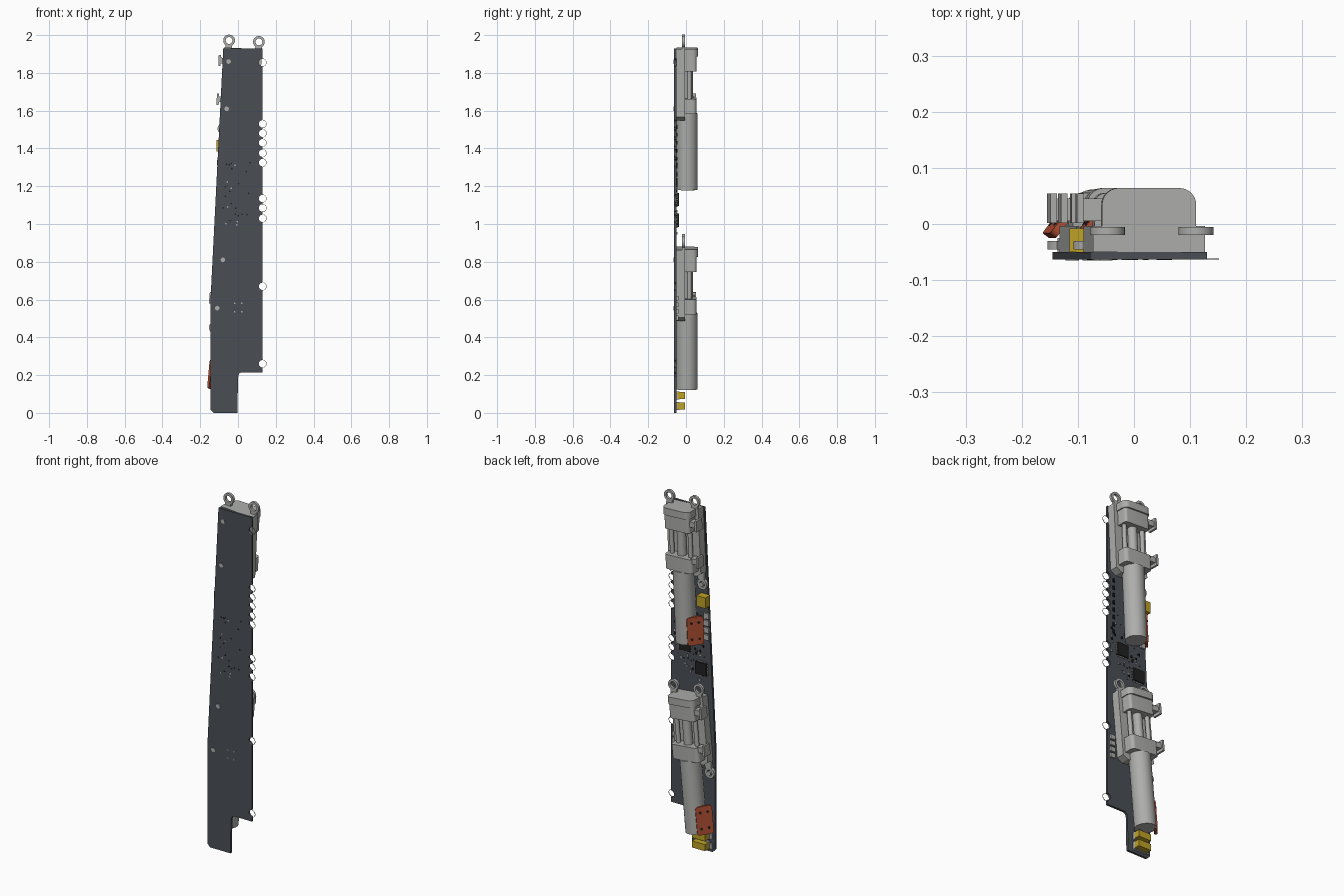
import bpy, bmesh, random
from math import pi, sin, cos, radians
from mathutils import Matrix

cube = bpy.data.objects.get("Cube")
if cube:
    bpy.data.objects.remove(cube)
random.seed(4)


def material(name, rgb):
    m = bpy.data.materials.new(name)
    m.use_nodes = True
    m.diffuse_color = (*rgb, 1)
    m.node_tree.nodes["Principled BSDF"].inputs["Base Color"].default_value = (*rgb, 1)
    return m


SLATE = material("slate board", (0.068, 0.078, 0.09))
GREY = material("grey metal", (0.42, 0.42, 0.41))
ORANGE = material("orange terminal", (0.45, 0.08, 0.035))
YELLOW = material("yellow plastic", (0.52, 0.36, 0.02))
BLACK = material("black chip", (0.015, 0.015, 0.016))


def finish(name, bm, mat, place=None, smooth=False):
    bmesh.ops.recalc_face_normals(bm, faces=bm.faces)
    if place:
        bm.transform(place)
    me = bpy.data.meshes.new(name)
    bm.to_mesh(me)
    bm.free()
    me.materials.append(mat)
    ob = bpy.data.objects.new(name, me)
    bpy.context.collection.objects.link(ob)
    if smooth:
        bpy.ops.object.select_all(action='DESELECT')
        ob.select_set(True)
        bpy.context.view_layer.objects.active = ob
        bpy.ops.object.shade_smooth_by_angle(angle=radians(35))
    return ob


def prism(name, pts, lo, hi, axis, mat, place=None, smooth=False):
    """Extrude a closed outline along the y or z axis."""
    bm = bmesh.new()
    put = (lambda p, h: (p[0], h, p[1])) if axis == "y" else (lambda p, h: (p[0], p[1], h))
    a = [bm.verts.new(put(p, lo)) for p in pts]
    b = [bm.verts.new(put(p, hi)) for p in pts]
    bm.faces.new(a)
    bm.faces.new(b)
    for i in range(len(pts)):
        j = (i + 1) % len(pts)
        bm.faces.new((a[i], a[j], b[j], b[i]))
    return finish(name, bm, mat, place, smooth)


def box(name, x, y, z, mat, place=None):
    return prism(name, [(x[0], y[0]), (x[1], y[0]), (x[1], y[1]), (x[0], y[1])],
                 z[0], z[1], "z", mat, place)


def arc(x, y, r, start, end, n=8):
    return [(x + r * cos(radians(start + (end - start) * i / n)),
             y + r * sin(radians(start + (end - start) * i / n))) for i in range(n + 1)]


def disc(x, y, r, n=24):
    return arc(x, y, r, 0, 360 * (n - 1) / n, n - 1)


def ring(name, x, z, outer, inner, lo, hi, mat, place=None):
    """Flat washer facing along y."""
    bm = bmesh.new()
    loops = [[bm.verts.new((p[0], h, p[1])) for p in disc(x, z, r)]
             for r, h in ((outer, lo), (outer, hi), (inner, hi), (inner, lo))]
    for k in range(4):
        a, b = loops[k], loops[(k + 1) % 4]
        for i in range(len(a)):
            j = (i + 1) % len(a)
            bm.faces.new((a[i], a[j], b[j], b[i]))
    return finish(name, bm, mat, place, True)


# Circuit board with round bites along its straight edge
EDGE = 0.13
bites = [0.26, 0.67, 1.03, 1.085, 1.135, 1.325, 1.375, 1.43, 1.48, 1.53, 1.855]
outline = [(-0.13, 0), (-0.003, 0), (0, 0.19)] + arc(0.022, 0.195, 0.02, 180, 90, 4) + [(EDGE, 0.215)]
for z in bites:
    outline += arc(EDGE, z, 0.02, 270, 90)
outline += [(EDGE, 1.93), (-0.078, 1.93), (-0.145, 0.61), (-0.145, 0.015)]
prism("circuit_board", outline, -0.063, -0.05, "y", SLATE)
for z in bites:
    ring("edge_ring", EDGE, z, 0.0215, 0.0195, -0.0635, -0.0615, GREY)

# Screw ends and vias on the board front
for x, z in ((-0.05, 1.86), (-0.06, 1.61), (-0.08, 0.81), (-0.11, 0.555)):
    prism("screw_end", disc(x, z, 0.012), -0.065, -0.062, "y", GREY)
for i in range(26):
    x, z = random.uniform(-0.08, 0.08), random.uniform(0.98, 1.34)
    prism("via", disc(x, z, 0.0045, 8), -0.064, -0.049, "y", random.choice((GREY, BLACK)))
for x in (-0.018, 0.02):
    for z in (0.535, 0.58):
        prism("via", disc(x, z, 0.0045, 8), -0.064, -0.049, "y", GREY)


def actuator(label, x, z, tilt):
    """Geared motor on a mounting plate; local origin is the top centre."""
    place = Matrix.Translation((x, 0, z)) @ Matrix.Rotation(radians(tilt), 4, "Y")

    def name(part):
        return label + "_" + part

    # Mounting plate and its eyelets
    prism(name("mounting_plate"), [(-0.1, 0), (0.1, 0), (0.1, -0.36), (0.07, -0.38),
                                   (-0.07, -0.38), (-0.1, -0.36)], -0.05, -0.004, "y", GREY, place)
    for side in (-1, 1):
        ring(name("top_eyelet"), 0.079 * side + 0.003, 0.038, 0.031, 0.018, -0.02, -0.005, GREY, place)
        box(name("eyelet_neck"), (0.079 * side - 0.015, 0.079 * side + 0.02), (-0.02, -0.005),
            (-0.01, 0.015), GREY, place)
    ring(name("side_eyelet"), -0.085, -0.43, 0.03, 0.016, -0.045, -0.03, GREY, place)
    prism(name("side_screw"), disc(-0.085, -0.43, 0.012), -0.05, -0.025, "y", GREY, place)
    box(name("side_arm"), (-0.1, -0.06), (-0.045, -0.03), (-0.405, -0.36), GREY, place)

    # Rounded cap and the two gearbox blocks
    def rounded(w, back, r):
        return ([(-w, -0.004), (w, -0.004)] + arc(w - r, back - r, r, 0, 90)
                + arc(-w + r, back - r, r, 90, 180))

    prism(name("top_cap"), rounded(0.084, 0.064, 0.03), -0.04, 0, "z", GREY, place, True)
    prism(name("upper_block"), rounded(0.078, 0.055, 0.015), -0.12, -0.04, "z", GREY, place, True)
    prism(name("lower_block"), rounded(0.085, 0.055, 0.02), -0.345, -0.265, "z", GREY, place, True)

    # Shaft and guide posts between the blocks
    prism(name("shaft"), disc(0, 0.012, 0.024), -0.27, -0.115, "z", GREY, place, True)
    for px in (-0.058, 0.058):
        prism(name("guide_post"), disc(px, 0.018, 0.012, 16), -0.27, -0.115, "z", GREY, place, True)

    # Side clips
    for cz in (-0.07, -0.275):
        box(name("clip_arm"), (-0.118, -0.075), (0.005, 0.045), (cz - 0.015, cz + 0.015), GREY, place)
        box(name("clip_tab"), (-0.127, -0.115), (0.002, 0.054), (cz - 0.03, cz + 0.03), GREY, place)

    # Motor can and its terminal plate, set across the back corner
    prism(name("motor"), disc(0, 0.006, 0.056, 40), -0.75, -0.345, "z", GREY, place, True)
    turn = place @ Matrix.Translation((-0.062, 0.014, -0.677)) @ Matrix.Rotation(radians(-128), 4, "Z")
    w, h, r = 0.044, 0.078, 0.014
    plate = []
    for sx, sz, a in ((1, 1, 0), (-1, 1, 90), (-1, -1, 180), (1, -1, 270)):
        plate += arc(sx * (w - r), sz * (h - r), r, a, a + 90, 4)
    prism(name("terminal_plate"), plate, -0.007, 0.007, "y", ORANGE, turn)
    for sx in (-1, 1):
        for sz in (-1, 1):
            for face in (-0.008, 0.008):
                prism(name("terminal_hole"), disc(sx * 0.02, sz * 0.045, 0.007, 12),
                      face - 0.001, face + 0.001, "y", BLACK, turn)


actuator("upper", 0.027, 1.93, 2.7)
actuator("lower", 0.0, 0.872, 5.3)

# Yellow connectors with grey pins
box("side_connector", (-0.115, -0.06), (-0.05, -0.008), (1.385, 1.445), YELLOW)
for z in (0.018, 0.073):
    box("bottom_connector", (-0.115, -0.035), (-0.045, -0.004), (z, z + 0.037), YELLOW)
    box("connector_base", (-0.115, -0.035), (-0.05, -0.035), (z - 0.003, z + 0.04), GREY)
    box("connector_pin", (-0.132, -0.118), (-0.05, -0.042), (z, z + 0.03), GREY)

# Square chips with rows of legs
for x, z in ((0.037, 1.13), (-0.065, 1.02)):
    box("chip", (x - 0.034, x + 0.034), (-0.05, -0.038), (z - 0.035, z + 0.035), BLACK)
    for i in range(7):
        t = (i - 3) * 0.009
        box("chip_legs", (x - 0.04, x + 0.04), (-0.05, -0.045), (z + t - 0.002, z + t + 0.002), GREY)
        box("chip_legs", (x + t - 0.002, x + t + 0.002), (-0.05, -0.045), (z - 0.041, z + 0.041), GREY)

# Rows of grey blocks and small scattered components
for i in range(4):
    box("row_block", (-0.112, -0.082), (-0.05, -0.04), (1.19 + i * 0.04, 1.22 + i * 0.04), GREY)
    box("row_block", (0.088, 0.116), (-0.05, -0.04), (0.49 + i * 0.035, 0.515 + i * 0.035), GREY)
for i in range(40):
    x, z = random.uniform(-0.1, 0.11), random.uniform(0.95, 1.32)
    if all(abs(x - cx) > 0.05 or abs(z - cz) > 0.05 for cx, cz in ((0.037, 1.13), (-0.065, 1.02))):
        box("small_component", (x - 0.004, x + 0.004), (-0.05, -0.045), (z - 0.006, z + 0.006),
            random.choice((GREY, BLACK)))
for i in range(8):
    z = 1.22 + i * 0.042
    box("edge_component", (0.085, 0.097), (-0.05, -0.044), (z - 0.01, z + 0.01), BLACK)
